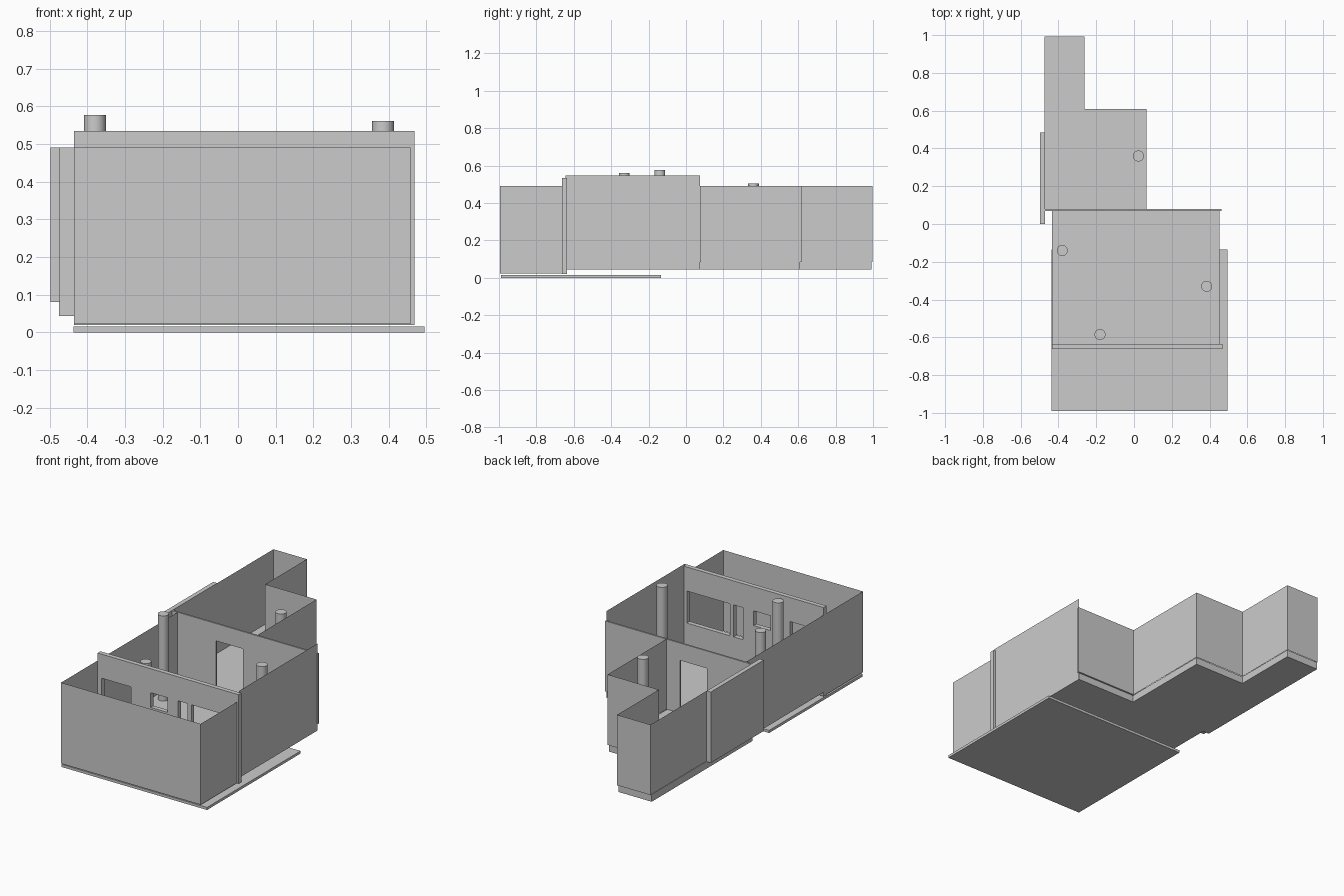
import bpy, bmesh

if "Cube" in bpy.data.objects:
    bpy.data.objects.remove(bpy.data.objects["Cube"])


def make(name, bm, smooth=False):
    me = bpy.data.meshes.new(name)
    bmesh.ops.recalc_face_normals(bm, faces=bm.faces)
    bm.to_mesh(me)
    bm.free()
    ob = bpy.data.objects.new(name, me)
    bpy.context.collection.objects.link(ob)
    return ob


def prism(name, pts, z0, z1):
    """Solid slab from a plan outline."""
    bm = bmesh.new()
    f = bm.faces.new([bm.verts.new((x, y, z0)) for x, y in pts])
    r = bmesh.ops.extrude_face_region(bm, geom=[f])
    for v in r['geom']:
        if isinstance(v, bmesh.types.BMVert):
            v.co.z = z1
    if f.is_valid is False or len(bm.faces) == len(pts) + 1:
        bm.faces.new([v for v in bm.verts if v.co.z == z0][:len(pts)])
    return make(name, bm)


def box(name, x0, x1, y0, y1, z0, z1):
    return prism(name, [(x0, y0), (x1, y0), (x1, y1), (x0, y1)], z0, z1)


def sheet_wall(name, pts, z0, z1):
    """Paper-thin wall following an open plan path."""
    bm = bmesh.new()
    lo = [bm.verts.new((x, y, z0)) for x, y in pts]
    hi = [bm.verts.new((x, y, z1)) for x, y in pts]
    for i in range(len(pts) - 1):
        bm.faces.new((lo[i], lo[i + 1], hi[i + 1], hi[i]))
    return make(name, bm)


def pierced_wall(name, x0, x1, y0, y1, z0, z1, holes):
    """Wall along x with rectangular holes (xa, xb, za, zb), built on a grid."""
    xs = sorted({x0, x1, *[h[0] for h in holes], *[h[1] for h in holes]})
    zs = sorted({z0, z1, *[h[2] for h in holes], *[h[3] for h in holes]})
    bm = bmesh.new()
    vs = {(x, z): bm.verts.new((x, y0, z)) for x in xs for z in zs}
    for xa, xb in zip(xs, xs[1:]):
        for za, zb in zip(zs, zs[1:]):
            cx, cz = (xa + xb) / 2, (za + zb) / 2
            if any(h[0] < cx < h[1] and h[2] < cz < h[3] for h in holes):
                continue
            bm.faces.new((vs[xa, za], vs[xb, za], vs[xb, zb], vs[xa, zb]))
    bmesh.ops.delete(bm, geom=[v for v in bm.verts if not v.link_faces], context='VERTS')
    ob = make(name, bm)
    mod = ob.modifiers.new("thickness", 'SOLIDIFY')
    mod.thickness = y1 - y0
    # grow toward +y whichever way the sheet faces
    mod.offset = -1 if ob.data.polygons[0].normal.y < 0 else 1
    return ob


# Ground plate and floor slabs
box("ground_plate", -0.437, 0.495, -0.99, -0.135, 0, 0.015)
box("middle_floor", -0.435, 0.452, -0.64, 0.07, 0.043, 0.085)
prism("rear_floor", [(-0.475, 0.07), (0.065, 0.07), (0.065, 0.61), (-0.262, 0.61),
                     (-0.262, 0.992), (-0.475, 0.992)], 0.043, 0.085)

# Outer walls
sheet_wall("front_room_walls", [(-0.435, -0.655), (-0.435, -0.995), (0.458, -0.995),
                                (0.458, -0.655)], 0.022, 0.49)
sheet_wall("middle_left_wall", [(-0.435, -0.64), (-0.435, 0.075)], 0.043, 0.49)
sheet_wall("middle_right_wall", [(0.457, -0.645), (0.457, 0.075)], 0.043, 0.546)
sheet_wall("rear_walls", [(-0.472, 0.075), (-0.472, 0.998), (-0.258, 0.998),
                          (-0.258, 0.617), (0.07, 0.617), (0.07, 0.075)], 0.083, 0.49)
box("side_panel", -0.498, -0.472, 0.0, 0.485, 0.08, 0.49)

# Cross walls with windows and a doorway
pierced_wall("window_wall", -0.435, 0.468, -0.662, -0.636, 0.02, 0.534,
             [(-0.41, -0.22, 0.21, 0.395), (-0.095, 0.012, 0.31, 0.395),
              (0.08, 0.14, 0.21, 0.395), (0.165, 0.44, 0.21, 0.395)])
pierced_wall("doorway_wall", -0.472, 0.462, 0.07, 0.08, 0.083, 0.49,
             [(-0.19, -0.018, 0.083, 0.39)])

# Round columns
for i, (x, y, top) in enumerate([(-0.38, -0.14, 0.577), (0.385, -0.33, 0.561),
                                 (-0.18, -0.585, 0.525), (0.023, 0.36, 0.505)]):
    bpy.ops.mesh.primitive_cylinder_add(vertices=32, radius=0.029, depth=top - 0.085,
                                        location=(x, y, (top + 0.085) / 2))
    bpy.context.object.name = f"column_{i + 1}"
    bpy.ops.object.shade_smooth_by_angle()
